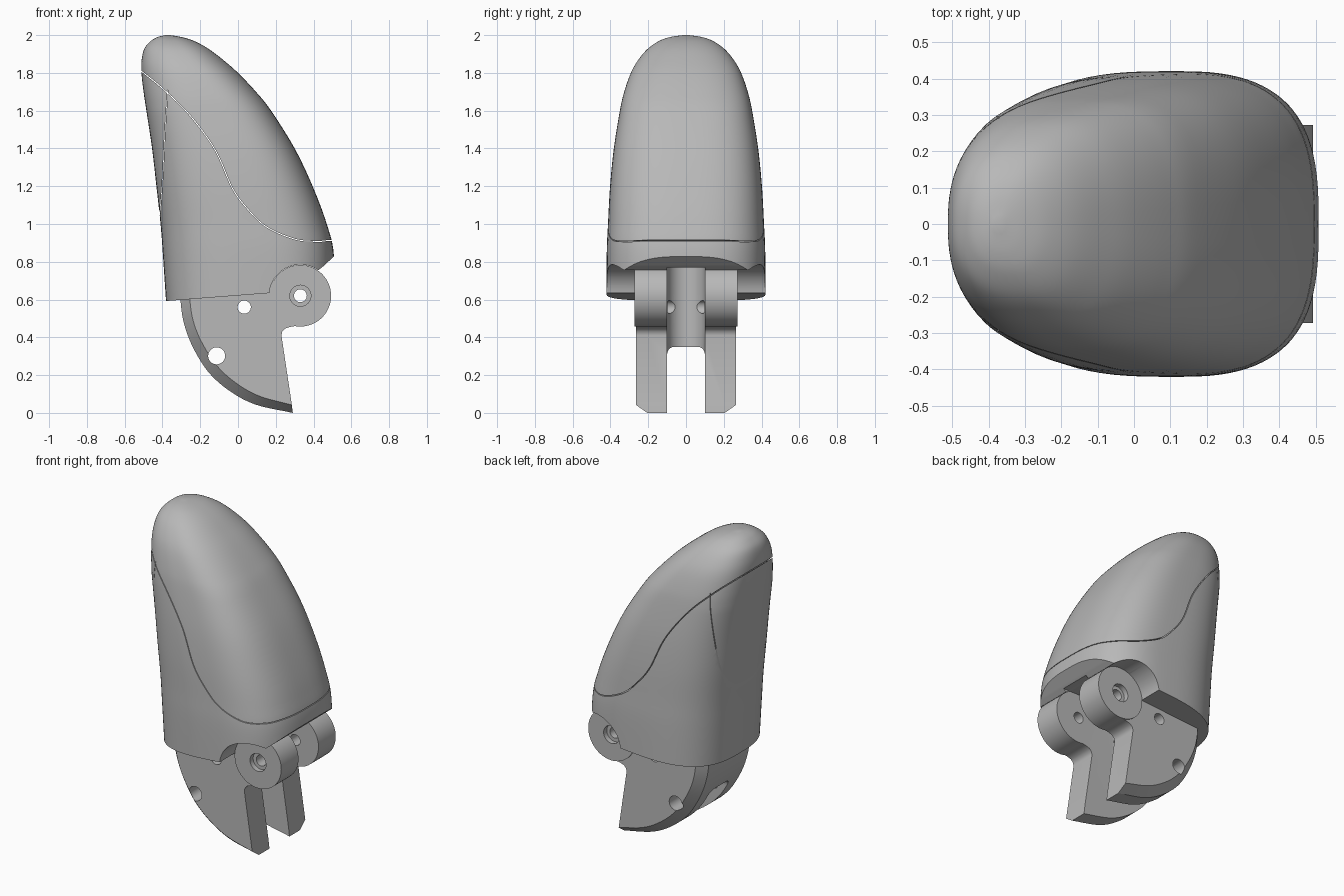
import bpy, bmesh
from math import sin, cos, pi, radians
from mathutils import Vector

cube = bpy.data.objects.get("Cube")
if cube:
    bpy.data.objects.remove(cube)

grey = bpy.data.materials.new("plain_grey")
grey.use_nodes = True
grey.diffuse_color = (0.48, 0.48, 0.48, 1)
grey.node_tree.nodes["Principled BSDF"].inputs["Base Color"].default_value = grey.diffuse_color


def loft(name, rings):
    """Skin matching rings of points and cap both ends."""
    bm = bmesh.new()
    rows = [[bm.verts.new(p) for p in ring] for ring in rings]
    n = len(rows[0])
    for a, b in zip(rows, rows[1:]):
        for i in range(n):
            j = (i + 1) % n
            bm.faces.new((a[i], a[j], b[j], b[i]))
    bm.faces.new(rows[0])
    bm.faces.new(rows[-1])
    bmesh.ops.recalc_face_normals(bm, faces=bm.faces)
    mesh = bpy.data.meshes.new(name)
    bm.to_mesh(mesh)
    bm.free()
    mesh.materials.append(grey)
    obj = bpy.data.objects.new(name, mesh)
    bpy.context.collection.objects.link(obj)
    return obj


def prism(name, pts, y0, y1):
    """Extrude an x-z outline along y."""
    return loft(name, [[(x, y, z) for x, z in pts] for y in (y0, y1)])


def circle(c, r, start=0, end=360, n=48):
    steps = n if end - start == 360 else n + 1
    angles = [radians(start + (end - start) * i / n) for i in range(steps)]
    return [(c[0] + r * cos(a), c[1] + r * sin(a)) for a in angles]


def smooth(points, steps=8):
    """Catmull-Rom samples through the given points."""
    p = [Vector(q) for q in points]
    p = [2 * p[0] - p[1]] + p + [2 * p[-1] - p[-2]]
    out = []
    for a, b, c, d in zip(p, p[1:], p[2:], p[3:]):
        for i in range(steps):
            t = i / steps
            out.append(0.5 * (2 * b + (c - a) * t + (2 * a - 5 * b + 4 * c - d) * t * t
                              + (3 * b - a - 3 * c + d) * t ** 3))
    return out + [p[-2]]


def combine(obj, tool, operation="DIFFERENCE"):
    mod = obj.modifiers.new("combine", "BOOLEAN")
    mod.object, mod.operation, mod.solver = tool, operation, "EXACT"
    bpy.context.view_layer.objects.active = obj
    bpy.ops.object.modifier_apply(modifier=mod.name)
    bpy.data.objects.remove(tool)


def slot(obj, path, half):
    """Cut a thin gap through the body along an x-z path."""
    pts = smooth(path)
    left, right = [], []
    for i, p in enumerate(pts):
        d = (pts[min(i + 1, len(pts) - 1)] - pts[max(i - 1, 0)]).normalized()
        side = Vector((-d.y, d.x)) * half
        left.append(p + side)
        right.append(p - side)
    combine(obj, prism("slot_cutter", left + right[::-1], -0.7, 0.7))


def finish(obj):
    bpy.ops.object.select_all(action="DESELECT")
    obj.select_set(True)
    bpy.context.view_layer.objects.active = obj
    bpy.ops.object.shade_smooth_by_angle(angle=radians(32))


def channel_cutter():
    """Round-ended channel between the two hinge lugs."""
    outline = circle((0.08, 0), 0.1, 90, 270, 32) + [(0.8, -0.1), (0.8, 0.1)]
    return loft("channel_cutter", [[(x, y, z) for x, y in outline] for z in (-0.25, 0.77)])


# Rounded fingertip shell: height, back x, front x, half width
sections = [
    (0.50, -0.375, 0.51, 0.42), (0.83, -0.397, 0.508, 0.42),
    (1.00, -0.41, 0.47, 0.413), (1.20, -0.432, 0.395, 0.402),
    (1.40, -0.455, 0.30, 0.382), (1.60, -0.485, 0.175, 0.35),
    (1.70, -0.50, 0.095, 0.327), (1.80, -0.511, 0.0, 0.292),
    (1.87, -0.51, -0.08, 0.252), (1.93, -0.495, -0.16, 0.2),
    (1.97, -0.46, -0.235, 0.14), (1.99, -0.425, -0.30, 0.083),
    (2.00, -0.385, -0.36, 0.015)]


def power(v, e):
    return (1 if v >= 0 else -1) * abs(v) ** e


rings = []
for z, back, front, w in smooth(sections, 6):
    mid = back + 0.55 * (front - back)
    e = 2 / (2.25 + 0.6 * min(1, max(0, (2 - z) / 0.4)))
    rings.append([(mid + (front - mid if cos(a) > 0 else mid - back) * power(cos(a), e),
                   w * power(sin(a), e), min(z, 2.0))
                  for a in (2 * pi * i / 96 for i in range(96))])
shell = loft("fingertip_shell", rings)

# Sloped underside with a round clearance for the hinge
hub = (0.33, 0.62)
under = [(-0.8, 0.56)] + circle(hub, 0.165, 55, 175, 32)[::-1] \
    + [(0.45, 0.775), (0.51, 0.83), (0.8, 1.08), (0.8, 0.3), (-0.8, 0.3)]
combine(shell, prism("underside_cutter", under, -0.7, 0.7))
combine(shell, channel_cutter())

# Seam between upper and lower cover, and edge of the back pad
slot(shell, [(-0.7, 1.95), (-0.5, 1.8), (-0.38, 1.7), (-0.25, 1.57), (-0.12, 1.39),
             (-0.03, 1.19), (0.05, 1.08), (0.15, 0.985), (0.3, 0.92), (0.42, 0.908),
             (0.49, 0.913), (0.7, 0.92)], 0.0025)
slot(shell, [(-0.372, 1.71), (-0.386, 1.5), (-0.402, 1.2), (-0.425, 0.95)], 0.0015)
finish(shell)

# Hinge bracket body with chamfered outer back edges
curve = smooth([(-0.305, 0.7), (-0.303, 0.58), (-0.285, 0.47), (-0.24, 0.35), (-0.16, 0.22),
                (-0.05, 0.12), (0.09, 0.045), (0.29, 0.0)], 5)
inner = smooth([(-0.255, 0.7), (-0.253, 0.58), (-0.235, 0.48), (-0.195, 0.38), (-0.12, 0.26),
                (-0.02, 0.165), (0.11, 0.09), (0.285, 0.042)], 5)
rest = [Vector(p) for p in ((0.284, 0.05), (0.23, 0.41), (0.234, 0.43), (0.25, 0.447),
                            (0.275, 0.455), (0.33, 0.465), (0.33, 0.7))]
bracket = loft("hinge_bracket", [[(p.x, y, p.y) for p in line + rest] for y, line in
                                 ((-0.265, inner), (-0.205, curve), (0.205, curve), (0.265, inner))])
combine(bracket, prism("hub", circle(hub, 0.163, n=64), -0.272, 0.272), "UNION")

# Open fork between the two prongs, rounded at its top
fork = prism("fork_cutter", [(-0.6, -0.2), (0.6, -0.2), (0.6, 0.35), (-0.6, 0.35)], -0.1, 0.1)
bevel = fork.modifiers.new("round", "BEVEL")
bevel.width, bevel.segments = 0.04, 5
bpy.context.view_layer.objects.active = fork
bpy.ops.object.modifier_apply(modifier=bevel.name)
combine(bracket, fork)
combine(bracket, channel_cutter())

# Pin holes and hinge counterbores
for centre, r in ((hub, 0.034), ((0.033, 0.56), 0.035), ((-0.113, 0.302), 0.045)):
    combine(bracket, prism("hole_cutter", circle(centre, r, n=32), -0.5, 0.5))
for side in (-1, 1):
    combine(bracket, prism("bore_cutter", circle(hub, 0.056, n=32), side * 0.24, side * 0.5))
finish(bracket)
